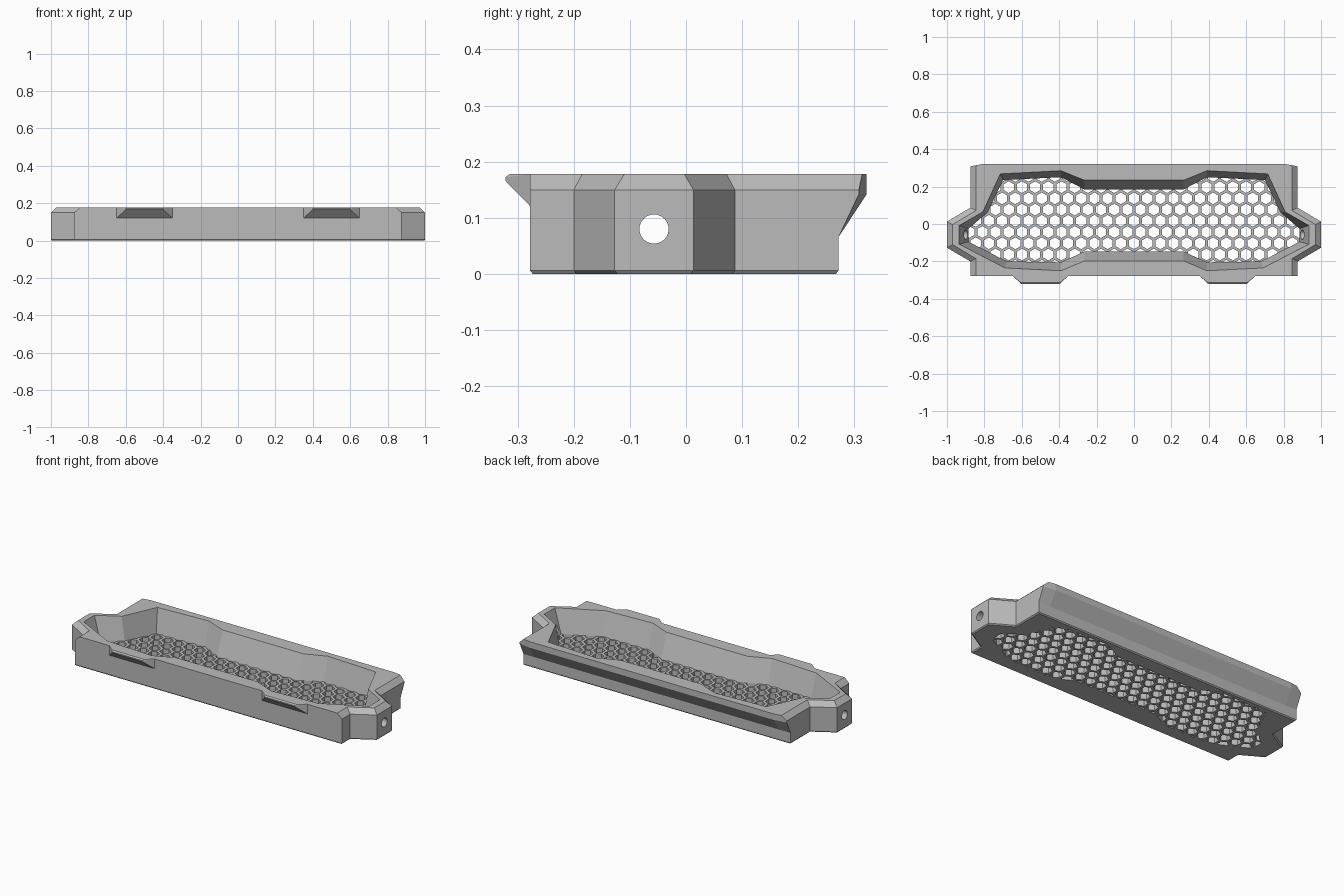
import bpy, bmesh, math
from mathutils import Matrix

cube = bpy.data.objects.get("Cube")
if cube:
    bpy.data.objects.remove(cube, do_unlink=True)

grey = bpy.data.materials.new("plain grey")
grey.use_nodes = True
grey.diffuse_color = (0.5, 0.5, 0.5, 1)
grey.node_tree.nodes["Principled BSDF"].inputs["Base Color"].default_value = (0.5, 0.5, 0.5, 1)


def make_object(name, bm):
    bmesh.ops.recalc_face_normals(bm, faces=bm.faces)
    mesh = bpy.data.meshes.new(name)
    bm.to_mesh(mesh)
    bm.free()
    mesh.materials.append(grey)
    obj = bpy.data.objects.new(name, mesh)
    bpy.context.collection.objects.link(obj)
    return obj


def mirrored(half):
    """Full outline from its right half, listed front to back."""
    return half + [(-x, y) for x, y in reversed(half)]


def loft(name, levels):
    """Skin a stack of (z, outline) sections and cap both ends."""
    bm = bmesh.new()
    rings = [[bm.verts.new((x, y, z)) for x, y in outline] for z, outline in levels]
    n = len(rings[0])
    for low, high in zip(rings, rings[1:]):
        for i in range(n):
            j = (i + 1) % n
            bm.faces.new((low[i], low[j], high[j], high[i]))
    bm.faces.new(rings[0][::-1])
    bm.faces.new(rings[-1])
    return make_object(name, bm)


def boolean(target, cutter, operation):
    """Apply a boolean and discard the cutter."""
    cutter.hide_render = True
    mod = target.modifiers.new("cut", 'BOOLEAN')
    mod.object = cutter
    mod.operation = operation
    mod.solver = 'EXACT'
    bpy.context.view_layer.objects.active = target
    bpy.ops.object.modifier_apply(modifier=mod.name)
    bpy.data.objects.remove(cutter, do_unlink=True)


# Tray body: end ears, chamfered ends and an overhanging rear lip
HEIGHT = 0.178
ears = [(0.875, -0.278), (0.875, -0.2), (1, -0.127), (1, 0.013), (0.875, 0.087)]
ears_top = [(0.845, -0.278), (0.845, -0.185), (0.97, -0.11), (0.97, -0.003), (0.845, 0.072)]
wall = mirrored(ears + [(0.875, 0.272), (0.8, 0.272)])
lip = mirrored(ears + [(0.875, 0.308), (0.8, 0.322)])
rim = mirrored(ears_top + [(0.845, 0.314), (0.8, 0.322)])
base = [(x - math.copysign(0.005, x), y - math.copysign(0.005, y)) for x, y in wall]
tray = loft("tray_body", [(0, base), (0.006, wall), (0.066, wall),
                          (0.142, lip), (0.15, lip), (HEIGHT, rim)])

# Tapered cavity
opening = mirrored([(0.265, -0.197), (0.39, -0.25), (0.69, -0.235), (0.935, -0.108),
                    (0.935, -0.008), (0.808, 0.065), (0.715, 0.268), (0.39, 0.285),
                    (0.265, 0.234)])
floor = mirrored([(0.265, -0.147), (0.39, -0.205), (0.68, -0.2), (0.885, -0.095),
                  (0.885, -0.025), (0.785, 0.06), (0.7, 0.235), (0.39, 0.25),
                  (0.265, 0.185)])
FLOOR_Z = 0.04
boolean(tray, loft("cavity_cutter", [(FLOOR_Z, floor), (HEIGHT, opening), (0.2, opening)]),
        'DIFFERENCE')

# Honeycomb vents, trimmed to the floor outline
PITCH, ROW, RADIUS = 0.0705, 0.06, 0.0315
bm = bmesh.new()
for row in range(-4, 5):
    for col in range(-13, 14):
        x = (col + 0.5 * (row % 2)) * PITCH
        spot = Matrix.Translation((x, row * ROW + 0.017, 0.02))
        bmesh.ops.create_cone(bm, cap_ends=True, segments=6, radius1=RADIUS,
                              radius2=RADIUS, depth=0.06, matrix=spot)
vents = make_object("vent_cutter", bm)
boolean(vents, loft("vent_limit", [(-0.03, floor), (0.08, floor)]), 'INTERSECT')
boolean(tray, vents, 'DIFFERENCE')

# Screw hole through both ears
bm = bmesh.new()
across = Matrix.Translation((0, -0.057, 0.08)) @ Matrix.Rotation(math.pi / 2, 4, 'Y')
bmesh.ops.create_cone(bm, cap_ends=True, segments=32, radius1=0.026, radius2=0.026,
                      depth=2.2, matrix=across)
boolean(tray, make_object("screw_hole_cutter", bm), 'DIFFERENCE')

# Wedge-shaped front clips
for side, centre in (("left", 0.5), ("right", -0.5)):
    bm = bmesh.new()
    for half, y, low, high in ((0.15, -0.277, 0.12, HEIGHT), (0.105, -0.314, 0.158, HEIGHT),
                               (0.1, -0.322, 0.166, 0.172)):
        for x in (centre - half, centre + half):
            for z in (low, high):
                bm.verts.new((x, y, z))
    bmesh.ops.convex_hull(bm, input=bm.verts)
    bmesh.ops.dissolve_limit(bm, angle_limit=0.02, verts=bm.verts, edges=bm.edges)
    make_object("front_clip_" + side, bm)
